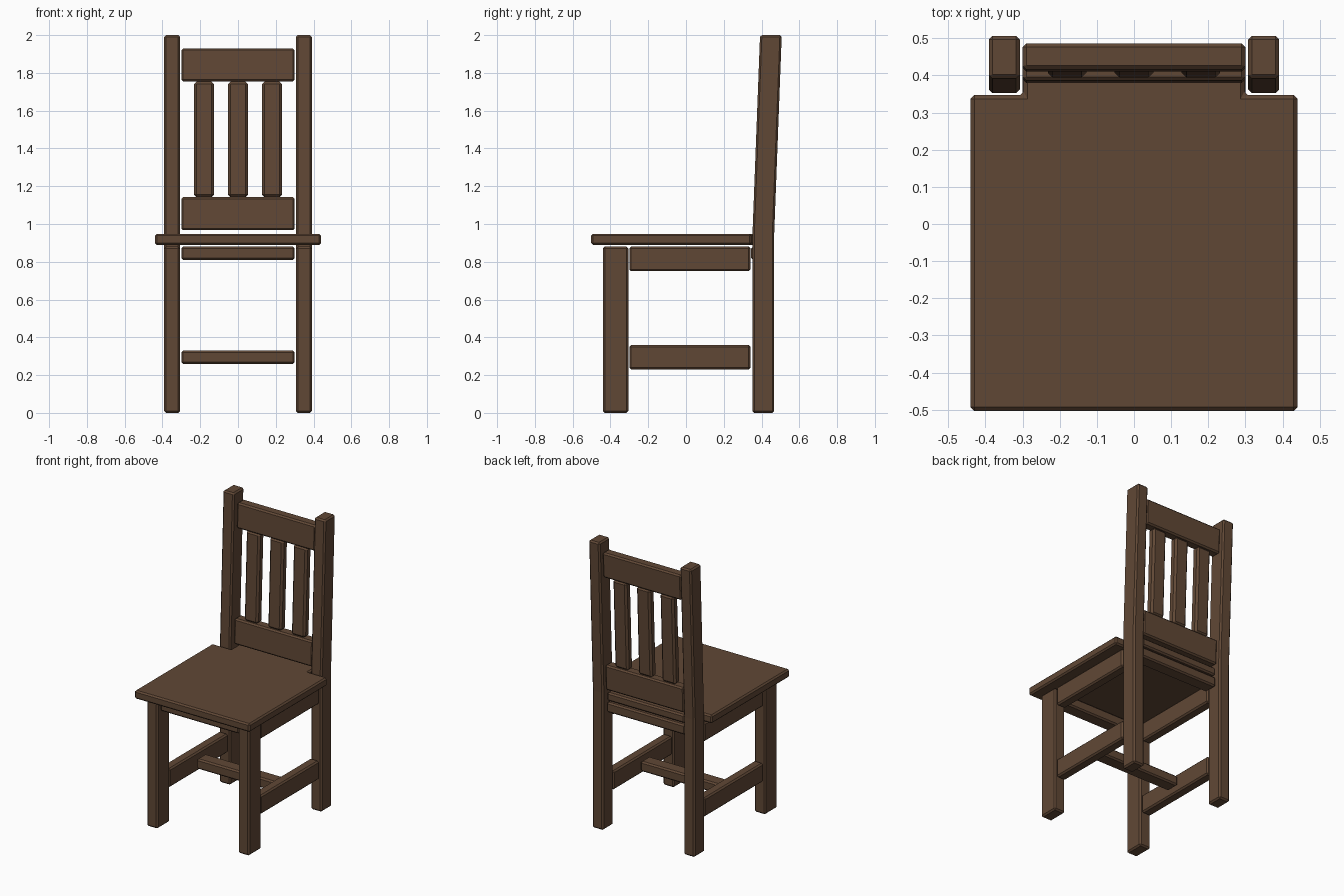
import bpy, bmesh

if "Cube" in bpy.data.objects:
    bpy.data.objects.remove(bpy.data.objects["Cube"])

wood = bpy.data.materials.new("dark brown wood")
wood.diffuse_color = (0.118, 0.064, 0.036, 1)
wood.use_nodes = True
wood.node_tree.nodes["Principled BSDF"].inputs["Base Color"].default_value = wood.diffuse_color

BEND, SLOPE = 0.95, 0.038   # the backrest leans back above the bend


def prism(name, profile, to_xyz, lo, hi, bevel=0.01):
    """Extrude a 2D profile from lo to hi, then chamfer its edges."""
    bm = bmesh.new()
    ends = [[bm.verts.new(to_xyz(a, b, t)) for a, b in profile] for t in (lo, hi)]
    n = len(profile)
    bm.faces.new(ends[0])
    bm.faces.new(ends[1][::-1])
    for i in range(n):
        j = (i + 1) % n
        bm.faces.new((ends[0][j], ends[0][i], ends[1][i], ends[1][j]))
    bmesh.ops.recalc_face_normals(bm, faces=bm.faces)
    me = bpy.data.meshes.new(name)
    bm.to_mesh(me)
    bm.free()
    me.materials.append(wood)
    ob = bpy.data.objects.new(name, me)
    bpy.context.collection.objects.link(ob)
    mod = ob.modifiers.new("chamfer", 'BEVEL')
    mod.width = bevel
    mod.segments = 1
    mod.limit_method = 'ANGLE'
    return ob


def along_x(a, b, t):
    return (t, a, b)


def along_z(a, b, t):
    return (a, b, t)


def bar(name, x, y, z, lean=False, bevel=0.01):
    """Chamfered bar; a leaning bar follows the slope of the posts."""
    s = [SLOPE * (h - BEND) if lean else 0 for h in z]
    profile = [(y[0] + s[0], z[0]), (y[1] + s[0], z[0]),
               (y[1] + s[1], z[1]), (y[0] + s[1], z[1])]
    return prism(name, profile, along_x, x[0], x[1], bevel)


# Seat with a tongue reaching between the back posts
prism("seat", [(-0.44, -0.503), (0.44, -0.503), (0.44, 0.347), (0.297, 0.347),
               (0.297, 0.44), (-0.297, 0.44), (-0.297, 0.347), (-0.44, 0.347)],
      along_z, 0.89, 0.948)

# Legs, posts and side rails on both sides
top = SLOPE * (2 - BEND)
post = [(0.352, 0), (0.467, 0), (0.467, BEND), (0.467 + top, 2),
        (0.352 + top, 2), (0.352, BEND)]
for side, s in (("left", -1), ("right", 1)):
    outer = sorted((s * 0.307, s * 0.391))
    inner = sorted((s * 0.313, s * 0.383))
    bar("front_leg_" + side, outer, (-0.44, -0.305), (0, 0.88))
    prism("back_post_" + side, post, along_x, *outer)
    bar("side_apron_" + side, inner, (-0.3, 0.342), (0.75, 0.88))
    bar("side_stretcher_" + side, inner, (-0.3, 0.342), (0.23, 0.36))

# Cross bars
W = (-0.3, 0.3)
bar("front_apron", W, (-0.42, -0.325), (0.81, 0.88))
bar("back_apron", W, (0.345, 0.44), (0.81, 0.88))
bar("cross_stretcher", W, (-0.025, 0.07), (0.26, 0.33))

# Backrest rails and slats
bar("lower_back_rail", W, (0.379, 0.449), (0.967, 1.142), lean=True)
bar("upper_back_rail", W, (0.379, 0.449), (1.755, 1.93), lean=True)
for i in (-1, 0, 1):
    c = i * 0.18
    bar("back_slat_%d" % (i + 2), (c - 0.052, c + 0.052), (0.386, 0.442),
        (1.142, 1.755), lean=True, bevel=0.013)
